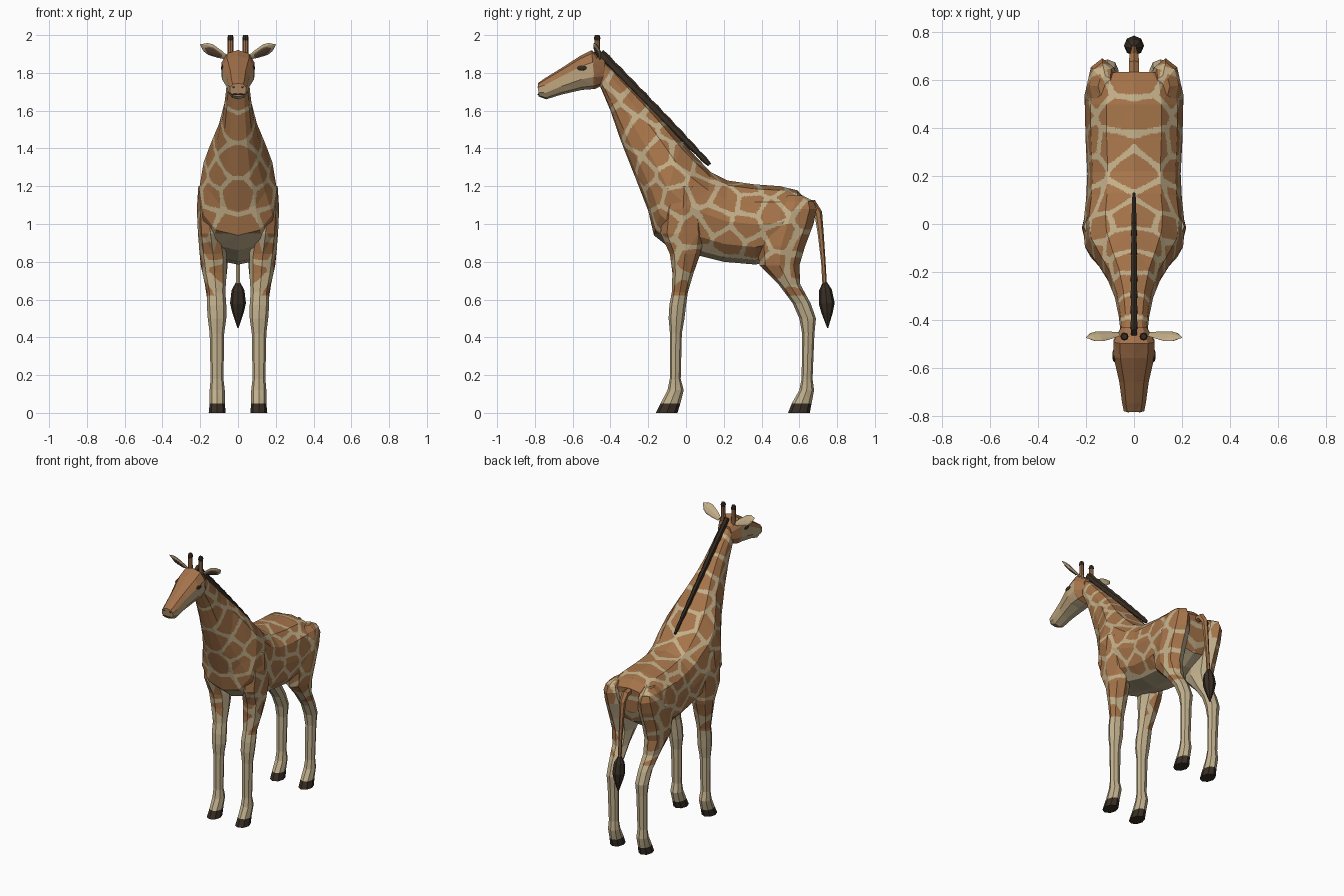
import bpy, bmesh, math, random
from mathutils import Vector, kdtree

random.seed(4)
cube = bpy.data.objects.get("Cube")
if cube:
    bpy.data.objects.remove(cube)


def material(name, color):
    m = bpy.data.materials.new(name)
    m.use_nodes = True
    m.diffuse_color = (*color, 1)
    bsdf = m.node_tree.nodes["Principled BSDF"]
    bsdf.inputs["Base Color"].default_value = (*color, 1)
    bsdf.inputs["Roughness"].default_value = 0.9
    return m


BROWN, CREAM, PALE, DARK, EAR, HEAD, MUZZLE, CHEEK = range(8)
PALETTE = [
    material("patch_brown", (0.38, 0.175, 0.068)),
    material("net_cream", (0.55, 0.43, 0.25)),
    material("leg_cream", (0.54, 0.44, 0.27)),
    material("hoof_dark", (0.04, 0.028, 0.018)),
    material("ear_shade", (0.13, 0.08, 0.05)),
    material("face_brown", (0.37, 0.17, 0.07)),
    material("muzzle_tan", (0.42, 0.24, 0.12)),
    material("cheek_tan", (0.52, 0.38, 0.21)),
]


def ring(c, a, b, n, power=1.0):
    """Cross-section around c with half axes a and b; a power below 1 is boxier."""
    c, a, b = Vector(c), Vector(a), Vector(b)

    def boxy(v):
        return math.copysign(abs(v) ** power, v) if abs(v) > 1e-6 else 0

    angles = [math.tau * i / n for i in range(n)]
    return [c + a * boxy(math.cos(t)) + b * boxy(math.sin(t)) for t in angles]


def loft(rings):
    """Skin a row of cross-sections and cap both ends."""
    bm = bmesh.new()
    rows = [[bm.verts.new(p) for p in r] for r in rings]
    n = len(rows[0])
    for r, s in zip(rows, rows[1:]):
        for i in range(n):
            bm.faces.new((r[i], r[(i + 1) % n], s[(i + 1) % n], s[i]))
    bm.faces.new(rows[0])
    bm.faces.new(rows[-1])
    bmesh.ops.recalc_face_normals(bm, faces=bm.faces)
    return bm


def refine(bm, size=0.012):
    """Split flat facets finely, so the coat can be coloured by face."""
    bmesh.ops.triangulate(bm, faces=bm.faces[:])
    for _ in range(7):
        edges = [e for e in bm.edges if e.calc_length() > size]
        if not edges:
            break
        bmesh.ops.subdivide_edges(bm, edges=edges, cuts=1, use_grid_fill=True)
        bmesh.ops.triangulate(bm, faces=[f for f in bm.faces if len(f.verts) > 3])
    bm.normal_update()
    return bm


def finish(name, bm, rule, mirror=False):
    """Colour faces by a rule (or one colour) and make the object."""
    bm.normal_update()
    used = []
    for f in bm.faces:
        key = rule(f.calc_center_median(), f.normal) if callable(rule) else rule
        if key not in used:
            used.append(key)
        f.material_index = used.index(key)
    me = bpy.data.meshes.new(name)
    bm.to_mesh(me)
    bm.free()
    for key in used:
        me.materials.append(PALETTE[key])
    ob = bpy.data.objects.new(name, me)
    bpy.context.collection.objects.link(ob)
    if mirror:
        ob.modifiers.new("Mirror", "MIRROR").use_mirror_merge = False


def profile_rings(stations, n):
    """Stations: top y, top z, bottom y, bottom z, half width."""
    out = []
    for ty, tz, by, bz, w in stations:
        c = (0, (ty + by) / 2, (tz + bz) / 2)
        out.append(ring(c, (0, (ty - by) / 2, (tz - bz) / 2), (w, 0, 0), n, 0.83))
    return out


def leg_rings(stations):
    """Stations: z, front and back limits in y, inner and outer limits in x."""
    return [ring(((x0 + x1) / 2, (y0 + y1) / 2, z), (0, (y1 - y0) / 2, 0), ((x1 - x0) / 2, 0, 0), 8)
            for z, y0, y1, x0, x1 in stations]


def tube_rings(path, n, flat=1.0):
    """Path in the yz plane: y, z, radius; flat scales the x radius."""
    out = []
    for i, (y, z, r) in enumerate(path):
        p, q = path[max(i - 1, 0)], path[min(i + 1, len(path) - 1)]
        t = Vector((0, q[0] - p[0], q[1] - p[1])).normalized()
        out.append(ring((0, y, z), Vector((0, -t.z, t.y)) * r, (r * flat, 0, 0), n))
    return out


# Trunk and neck, from rump to nape
trunk = refine(loft(profile_rings([
    (0.635, 1.13, 0.62, 0.96, 0.13), (0.59, 1.178, 0.59, 0.88, 0.185),
    (0.50, 1.20, 0.50, 0.82, 0.205), (0.36, 1.21, 0.37, 0.785, 0.203),
    (0.22, 1.23, 0.20, 0.80, 0.195), (0.13, 1.275, 0.08, 0.83, 0.20),
    (0.05, 1.36, -0.07, 0.86, 0.213), (-0.02, 1.435, -0.17, 0.94, 0.205),
    (-0.10, 1.525, -0.20, 1.07, 0.163), (-0.18, 1.61, -0.27, 1.25, 0.113),
    (-0.27, 1.70, -0.345, 1.44, 0.08), (-0.37, 1.80, -0.40, 1.60, 0.064),
    (-0.46, 1.88, -0.455, 1.73, 0.055)], 12)))

# Legs, from hoof to shoulder or hip
front_leg = refine(loft(leg_rings([
    (0, -0.16, -0.045, 0.065, 0.155), (0.05, -0.135, -0.03, 0.07, 0.15),
    (0.12, -0.098, -0.012, 0.07, 0.15), (0.18, -0.086, -0.028, 0.077, 0.145),
    (0.42, -0.085, -0.022, 0.073, 0.15), (0.50, -0.092, -0.008, 0.062, 0.16),
    (0.57, -0.088, 0, 0.062, 0.165), (0.64, -0.075, 0.01, 0.067, 0.165),
    (0.74, -0.072, 0.04, 0.06, 0.188), (0.84, -0.085, 0.075, 0.06, 0.203),
    (0.95, -0.135, 0.10, 0.08, 0.212), (1.08, -0.12, 0.09, 0.09, 0.218),
    (1.20, -0.07, 0.05, 0.10, 0.21)])))
hind_leg = refine(loft(leg_rings([
    (0, 0.54, 0.655, 0.065, 0.155), (0.05, 0.56, 0.665, 0.07, 0.15),
    (0.12, 0.60, 0.678, 0.07, 0.15), (0.18, 0.612, 0.67, 0.077, 0.145),
    (0.42, 0.615, 0.68, 0.073, 0.15), (0.50, 0.60, 0.688, 0.065, 0.157),
    (0.58, 0.565, 0.66, 0.067, 0.16), (0.68, 0.49, 0.605, 0.065, 0.175),
    (0.78, 0.39, 0.60, 0.055, 0.197), (0.88, 0.375, 0.63, 0.05, 0.207),
    (1.00, 0.40, 0.675, 0.05, 0.207), (1.08, 0.44, 0.692, 0.065, 0.20),
    (1.12, 0.48, 0.675, 0.08, 0.185), (1.15, 0.53, 0.62, 0.09, 0.15)])))

# Patch centres spread evenly over the coat, the same on both sides
spots = [f.calc_center_median() for bm in (trunk, front_leg, hind_leg) for f in bm.faces]
spots = [Vector((abs(p.x), p.y, p.z)) for p in spots if p.z > 0.6]
random.shuffle(spots)
seeds = []
for p in spots[:5000]:
    if all((p - s).length > 0.118 for s in seeds):
        seeds.append(p)
tree = kdtree.KDTree(len(seeds))
for i, p in enumerate(seeds):
    tree.insert(p, i)
tree.balance()


def coat(p, gap):
    near, far = tree.find_n((abs(p.x), p.y, p.z), 2)
    return CREAM if far[2] - near[2] < gap else BROWN


def trunk_rule(p, n):
    if n.z < -0.6 and p.z < 0.95 and abs(p.x) < 0.125:
        return PALE
    return coat(p, 0.023)


def leg_rule(p, n):
    if p.z < 0.05:
        return DARK
    if p.z < 0.62 or (n.x < -0.45 and p.z < 1.0):
        return PALE
    return coat(p, 0.023 + max(0, 0.8 - p.z) * 0.2)


finish("trunk_and_neck", trunk, trunk_rule)
finish("front_legs", front_leg, leg_rule, True)
finish("hind_legs", hind_leg, leg_rule, True)


# Head: brown forehead, nape and nose, tan cheeks, pale jaw
def head_rule(p, n):
    if n.y < -0.8:
        return MUZZLE
    if n.z > 0.25 or p.y > -0.49:
        return HEAD
    return PALE if n.z < -0.6 else CHEEK


head = refine(loft(profile_rings([
    (-0.43, 1.87, -0.43, 1.74, 0.055), (-0.50, 1.92, -0.48, 1.715, 0.09),
    (-0.56, 1.89, -0.55, 1.71, 0.089), (-0.66, 1.825, -0.66, 1.685, 0.064),
    (-0.75, 1.77, -0.74, 1.66, 0.052), (-0.785, 1.745, -0.78, 1.675, 0.044)], 10)))
finish("head", head, head_rule)

# Mane with a wavy crest that thins out at the withers
mane = []
for i in range(19):
    t = i / 18
    mane.append((-0.455 + 0.58 * t, 1.905 - 0.592 * t, 0.023 + 0.004 * (i % 2) - 0.012 * t ** 3))
finish("mane", loft(tube_rings(mane, 6, 0.6)), DARK)

# Tail and tuft
tail = loft(tube_rings([(0.61, 1.11, 0.022), (0.67, 1.105, 0.025), (0.70, 1.06, 0.021),
                        (0.713, 0.95, 0.016), (0.727, 0.80, 0.012), (0.735, 0.66, 0.012)], 6))
finish("tail", tail, lambda p, n: CREAM if n.y < -0.6 else BROWN)
finish("tail_tuft", loft(tube_rings([(0.735, 0.69, 0.012), (0.738, 0.65, 0.034), (0.745, 0.58, 0.042),
                                     (0.747, 0.53, 0.03), (0.75, 0.45, 0.003)], 8)), DARK)


# Ears: leaf shapes tipped forward, with a darker plate set in the front
def ear(shrink, lift, thick):
    out = []
    front = Vector((0, -0.8, -0.6))
    for t, w in ((0, 0.014), (0.25, 0.026), (0.6, 0.037), (0.8, 0.029), (1, 0.002)):
        t = 0.5 + (t - 0.5) * shrink
        c = Vector((0.062 + 0.138 * t, -0.46 - 0.015 * t, 1.882 + 0.068 * t)) + front * lift
        out.append(ring(c, Vector((-0.35, -0.55, 0.75)) * w * shrink, front * thick * w, 8))
    return loft(out)


finish("ears", ear(1, 0, 0.3), CREAM, True)
finish("ear_inners", ear(0.65, 0.01, 0.12), EAR, True)

# Horns with dark tips
horn = loft([ring((0.04, -0.47, z), (r, 0, 0), (0, r, 0), 8)
             for z, r in ((1.86, 0.018), (1.92, 0.015), (1.972, 0.015), (1.985, 0.017), (2.0, 0.012))])
finish("horns", horn, lambda p, n: DARK if p.z > 1.972 else HEAD, True)


# Eyes, nostrils and mouth
def bead(name, place, scale):
    bm = bmesh.new()
    bmesh.ops.create_uvsphere(bm, u_segments=10, v_segments=6, radius=1)
    bmesh.ops.scale(bm, vec=scale, verts=bm.verts)
    bmesh.ops.translate(bm, vec=place, verts=bm.verts)
    finish(name, bm, DARK, True)


bead("eyes", (0.083, -0.55, 1.826), (0.008, 0.027, 0.014))
bead("nostrils", (0.024, -0.781, 1.725), (0.007, 0.006, 0.005))
bead("mouth", (0.015, -0.78, 1.686), (0.024, 0.006, 0.004))
